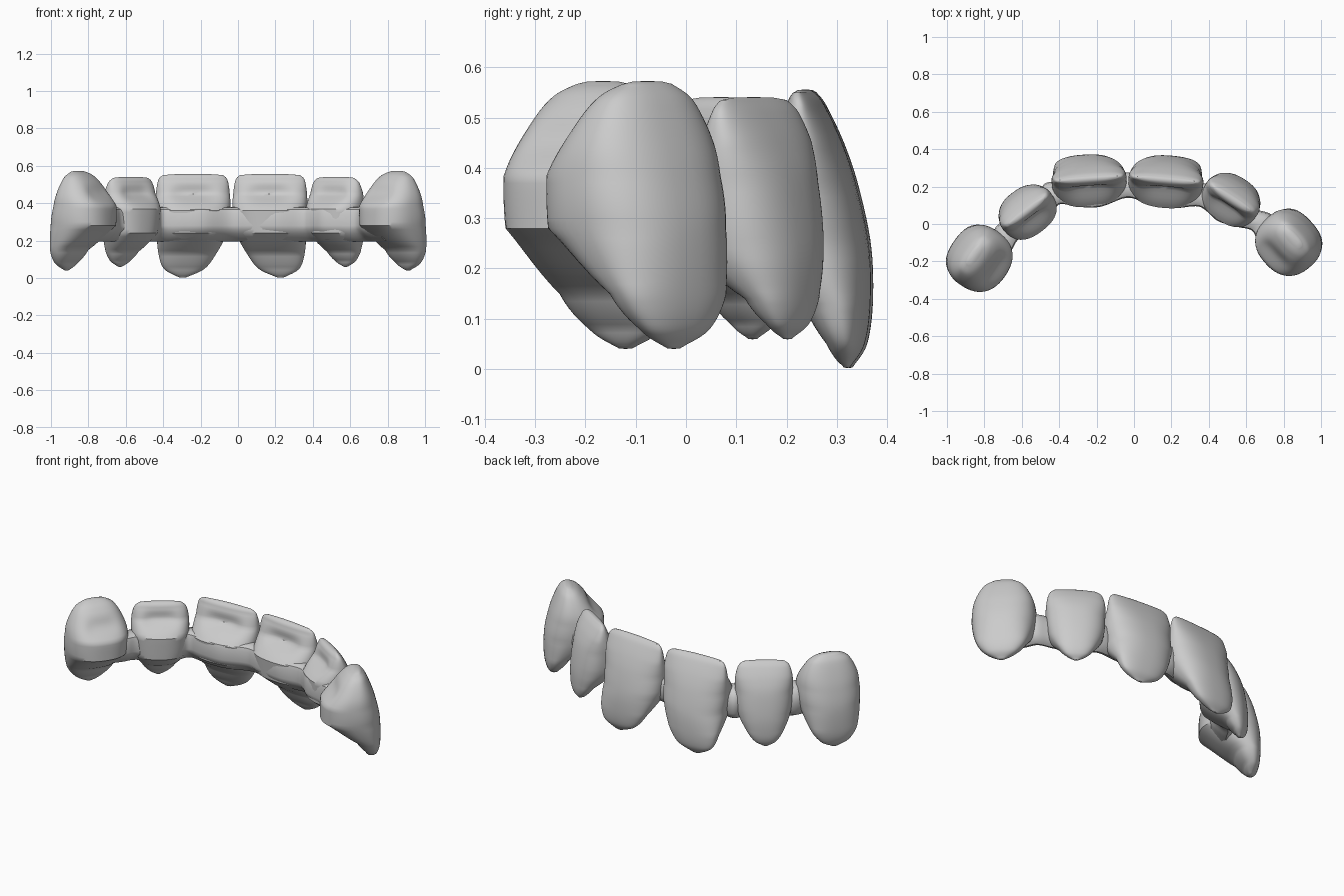
import bpy, bmesh, math
from mathutils import Matrix, Vector

cube = bpy.data.objects.get("Cube")
if cube:
    bpy.data.objects.remove(cube, do_unlink=True)

mat = bpy.data.materials.new("neutral_grey")
mat.use_nodes = True
GREY = (0.6, 0.6, 0.6, 1)
mat.diffuse_color = GREY
mat.node_tree.nodes["Principled BSDF"].inputs["Base Color"].default_value = GREY

SEG, SUB = 56, 6

# Rows from root to biting edge: height, half width, tongue side, lip side
CENTRAL = [(.008, .03, .09, .108), (.05, .11, .06, .132), (.13, .155, .01, .142),
           (.24, .188, -.125, .138), (.36, .2, -.14, .113), (.45, .198, -.055, .082),
           (.525, .185, -.02, .045), (.55, .16, -.005, .025)]
LATERAL = [(.065, .02, .08, .1), (.09, .06, .06, .118), (.14, .098, .02, .128),
           (.24, .147, -.12, .128), (.37, .16, -.13, .108), (.45, .158, -.06, .08),
           (.51, .142, -.03, .045), (.535, .115, -.012, .022)]
CANINE = [(.046, .025, .10, .125), (.08, .085, .075, .152), (.15, .135, .02, .165),
          (.28, .17, -.165, .163), (.385, .172, -.165, .142), (.46, .155, -.105, .118),
          (.535, .112, -.04, .085), (.567, .06, .01, .058)]


def spline(rows, i, t, k):
    a, b, c, d = (rows[min(max(j, 0), len(rows) - 1)][k] for j in range(i - 1, i + 3))
    return b + .5 * t * (c - a + t * (2 * a - 5 * b + 4 * c - d + t * (3 * (b - c) + d - a)))


def steps(rows):
    for i in range(len(rows) - 1):
        for s in range(SUB):
            yield i, s / SUB
    yield len(rows) - 2, 1


def finish(name, bm, place):
    bmesh.ops.recalc_face_normals(bm, faces=bm.faces)
    me = bpy.data.meshes.new(name)
    bm.to_mesh(me)
    bm.free()
    me.materials.append(mat)
    ob = bpy.data.objects.new(name, me)
    ob.matrix_world = place
    bpy.context.collection.objects.link(ob)
    bpy.ops.object.select_all(action='DESELECT')
    ob.select_set(True)
    bpy.context.view_layer.objects.active = ob
    bpy.ops.object.shade_smooth_by_angle(angle=math.radians(38))


def loft(rings, lift):
    bm = bmesh.new()
    loops = [[bm.verts.new(p) for p in r] for r in rings]
    for a, b in zip(loops, loops[1:]):
        for j in range(len(a)):
            k = (j + 1) % len(a)
            bm.faces.new((a[j], a[k], b[k], b[j]))
    # rounded end caps
    for ring, dz in ((loops[0], -lift), (loops[-1], lift)):
        mid = sum((v.co for v in ring), Vector()) / len(ring)
        up = Vector((0, 0, dz))
        inner = [bm.verts.new(mid.lerp(v.co, .6) + up * .8) for v in ring]
        tip = bm.verts.new(mid + up)
        for j in range(len(ring)):
            k = (j + 1) % len(ring)
            bm.faces.new((ring[j], ring[k], inner[k], inner[j]))
            bm.faces.new((inner[j], inner[k], tip))
    return bm


def power(x, n):
    return math.copysign(abs(x) ** n, x)


def tooth(name, rows, x, y, angle, skew, hollow):
    rings = []
    for i, t in steps(rows):
        z, w, lip = (spline(rows, i, t, k) for k in (0, 1, 3))
        tongue = rows[i][2] * (1 - t) + rows[i + 1][2] * t
        mid = tongue + .55 * (lip - tongue)
        shift = skew * max(0, (.26 - z) / .26)
        ring = []
        for j in range(SEG):
            a = math.tau * j / SEG
            u, s = power(math.cos(a), .84), power(math.sin(a), .84)
            v = mid + s * ((lip - mid) if s > 0 else (mid - tongue))
            # scooped tongue face between raised side ridges
            if s < 0:
                v += hollow * math.exp(-(u / .6) ** 4 - ((z - .45) / .045) ** 2) * s * s
            ring.append((u * w + shift, v, z))
        rings.append(ring)
    place = Matrix.Translation((x, y, 0)) @ Matrix.Rotation(math.radians(angle), 4, 'Z')
    finish(name, loft(rings, .006), place)


# Six crowns along the arch
tooth("left_central_crown", CENTRAL, .17, .225, -5, .05, .03)
tooth("right_central_crown", CENTRAL, -.24, .23, 4, -.05, .03)
tooth("left_lateral_crown", LATERAL, .52, .13, -33, .01, .025)
tooth("right_lateral_crown", LATERAL, -.57, .065, 37, -.01, .025)
tooth("left_canine_crown", CANINE, .825, -.10, -48, 0, .02)
tooth("right_canine_crown", CANINE, -.825, -.185, 55, 0, .02)

# Continuous collar joining the crowns on the tongue side
PATH = [(-.72, -.22), (-.655, -.14), (-.62, -.085), (-.55, -.045), (-.44, .04),
        (-.40, .105), (-.3, .092), (-.18, .092), (-.04, .14), (.06, .115), (.2, .085),
        (.33, .095), (.38, .075), (.45, .015), (.55, -.015), (.63, -.035),
        (.665, -.1), (.73, -.18)]
# Collar section: distance outward, height
SECTION = [(.004, .26), (0, .28), (0, .345), (.006, .366), (.025, .377), (.06, .38),
           (.1, .37), (.128, .34), (.135, .29), (.128, .24), (.11, .208), (.085, .195),
           (.06, .203), (.025, .237)]
HUB = Vector((0, -.55, 0))
rings = []
for i, t in steps(PATH):
    p = Vector((spline(PATH, i, t, 0), spline(PATH, i, t, 1), 0))
    out = (p - HUB).normalized()
    rings.append([p + out * d + Vector((0, 0, h)) for d, h in SECTION])
finish("connecting_collar", loft(rings, 0), Matrix())
